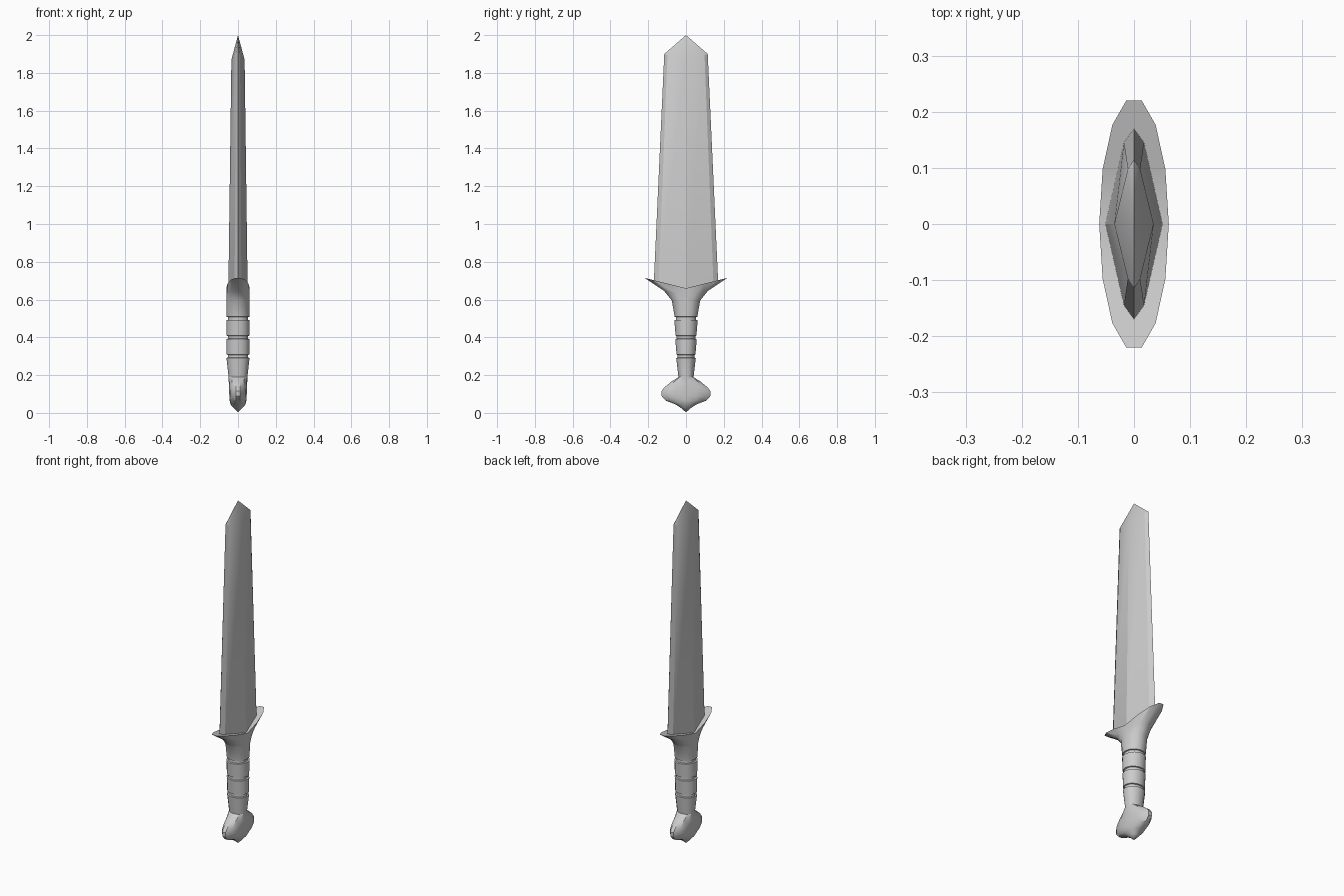
import bpy, bmesh, math

if "Cube" in bpy.data.objects:
    bpy.data.objects.remove(bpy.data.objects["Cube"])

SIDES = 14
RY = math.sin(2 * math.pi * 3 / SIDES)   # the widest y of a unit 14-gon


def v_height(y):
    """Height of the V-shaped guard top at distance y from the centre."""
    return 0.66 + 0.055 * min(abs(y) / 0.22, 1)


def ellipse(hx, hy, z):
    """14-sided ring; z may be a function of y."""
    pts = []
    for k in range(SIDES):
        a = 2 * math.pi * k / SIDES
        y = hy / RY * math.sin(a)
        pts.append((hx * math.cos(a), y, z(y) if callable(z) else z))
    return pts


def loft(name, rings, tip, angle=30):
    """Join rings with quads, close the start with strips across y and the end with a point."""
    bm = bmesh.new()
    vs = [[bm.verts.new(p) for p in r] for r in rings]
    n = len(vs[0])
    for a, b in zip(vs, vs[1:]):
        for i in range(n):
            j = (i + 1) % n
            bm.faces.new((a[i], a[j], b[j], b[i]))
    h, r = n // 2, vs[0]
    for base in (0, h):
        for k in range(h // 2):
            corners = dict.fromkeys((k, k + 1, h - 1 - k, h - k))   # last one may be a triangle
            bm.faces.new([r[(base + q) % n] for q in corners])
    t = bm.verts.new(tip)
    for i in range(n):
        bm.faces.new((vs[-1][i], vs[-1][(i + 1) % n], t))
    bmesh.ops.recalc_face_normals(bm, faces=bm.faces)
    me = bpy.data.meshes.new(name)
    bm.to_mesh(me)
    bm.free()
    ob = bpy.data.objects.new(name, me)
    bpy.context.collection.objects.link(ob)
    bpy.ops.object.select_all(action='DESELECT')
    ob.select_set(True)
    bpy.context.view_layer.objects.active = ob
    bpy.ops.object.shade_smooth_by_angle(angle=math.radians(angle))
    return ob


# Hilt: guard, grooved grip and pommel in one loft, from top to bottom
hilt = [ellipse(0.062, 0.22, v_height),
        ellipse(0.062, 0.115, lambda y: 0.625 + 0.02 * abs(y) / 0.115),
        ellipse(0.062, 0.075, 0.595)]
for z, hy in ((0.50, 0.060), (0.40, 0.055), (0.30, 0.050)):
    hilt += [ellipse(0.061, hy, z + 0.009),
             ellipse(0.054, hy - 0.006, z + 0.007),
             ellipse(0.054, hy - 0.006, z - 0.007),
             ellipse(0.061, hy + 0.002, z - 0.009)]
for z, hx, hy in ((0.19, 0.050, 0.040), (0.165, 0.049, 0.078), (0.135, 0.048, 0.115),
                  (0.115, 0.047, 0.130), (0.09, 0.046, 0.130), (0.065, 0.044, 0.108),
                  (0.045, 0.040, 0.055), (0.025, 0.022, 0.025)):
    hilt.append(ellipse(hx, hy, z))
loft("hilt", hilt, tip=(0, 0, 0.003))


# Blade: ridged section with bevelled cutting edges, seated in the guard
def blade_ring(hx, bx, by, hy, z):
    pts = [(hx, 0), (bx, by), (0, hy), (-bx, by), (-hx, 0), (-bx, -by), (0, -hy), (bx, -by)]
    return [(x, y, z(y)) for x, y in pts]


loft("blade",
     [blade_ring(0.051, 0.018, 0.145, 0.17, lambda y: v_height(y) - 0.004),
      blade_ring(0.035, 0.011, 0.098, 0.115, lambda y: 1.87 + 0.03 * abs(y) / 0.115)],
     tip=(0, 0, 2.0), angle=20)
